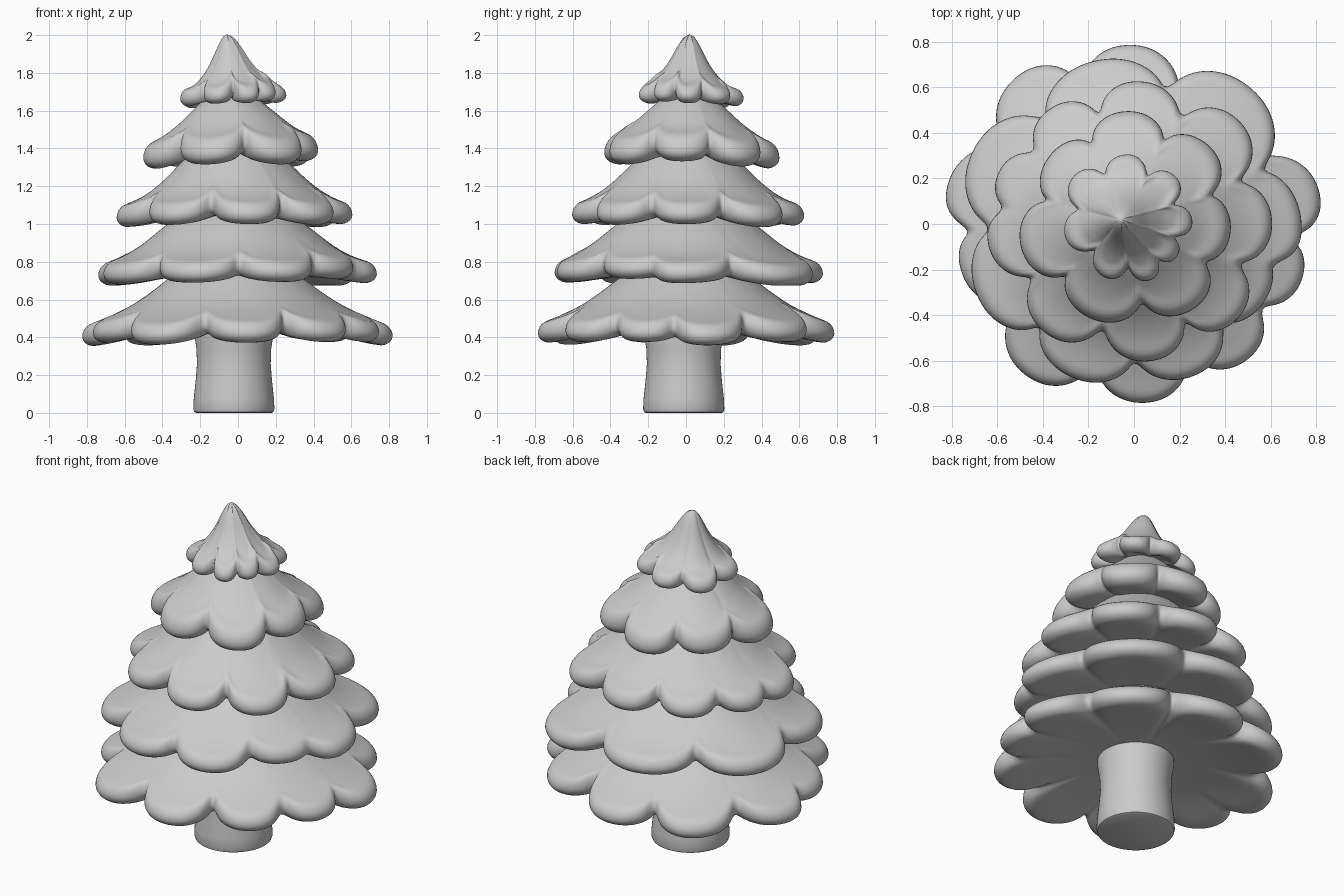
import bpy, bmesh, math
from mathutils import Vector

cube = bpy.data.objects.get("Cube")
if cube:
    bpy.data.objects.remove(cube, do_unlink=True)

grey = bpy.data.materials.new("plain grey")
grey.use_nodes = True
COLOUR = (0.6, 0.6, 0.6, 1)
grey.diffuse_color = COLOUR
grey.node_tree.nodes["Principled BSDF"].inputs["Base Color"].default_value = COLOUR


def interp(points, r):
    """Height of a bough's upper slope at radius r."""
    for (r0, z0), (r1, z1) in zip(points, points[1:]):
        if r <= r1:
            return z0 + (z1 - z0) * (r - r0) / (r1 - r0)
    return points[-1][1]


def rim_radius(angle, lobes, depth):
    """Scalloped outline: each lobe swells between the notches beside it."""
    n = len(lobes)
    i = min(range(n), key=lambda k: abs((angle - lobes[k][0] + 180) % 360 - 180))
    off = (angle - lobes[i][0] + 180) % 360 - 180
    j = (i + 1) % n if off >= 0 else i - 1
    gap = abs((lobes[j][0] - lobes[i][0] + 180) % 360 - 180)
    notch = (lobes[i][1] + lobes[j][1]) / 2 - depth * gap
    d = min(1, abs(off) / (gap / 2))
    return notch + (lobes[i][1] - notch) * (1 - d ** 2.2) ** 0.7


def loft(name, rings, top, bottom):
    """Skin closed rings from top to bottom and cap both ends."""
    bm = bmesh.new()
    loops = [[bm.verts.new(p) for p in ring] for ring in rings]
    n = len(loops[0])
    for a, b in zip(loops, loops[1:]):
        for k in range(n):
            bm.faces.new((a[k], b[k], b[(k + 1) % n], a[(k + 1) % n]))
    for loop, tip in ((loops[0], top), (loops[-1], bottom)):
        v = bm.verts.new(tip)
        for k in range(n):
            bm.faces.new((loop[k], loop[(k + 1) % n], v))
    bmesh.ops.recalc_face_normals(bm, faces=bm.faces)
    mesh = bpy.data.meshes.new(name)
    bm.to_mesh(mesh)
    bm.free()
    mesh.materials.append(grey)
    mesh.polygons.foreach_set("use_smooth", [True] * len(mesh.polygons))
    obj = bpy.data.objects.new(name, mesh)
    bpy.context.collection.objects.link(obj)
    return obj


def bough(name, lobes, depth, slope, under, thick, centre, steps=144):
    """One drooping tier of foliage with a rounded, lobed rim."""
    c = Vector((centre[0], centre[1], 0))
    lip = thick * 0.75
    rings = [[] for _ in range(17)]
    for k in range(steps):
        angle = 360 * k / steps
        R = rim_radius(angle, lobes, depth)
        ray = Vector((math.cos(math.radians(angle)), math.sin(math.radians(angle)), 0))
        inner = R - lip
        section = [(inner * s / 9, interp(slope, inner * s / 9)) for s in range(1, 10)]
        # rounded lip from the upper slope over to the underside
        zr = interp(slope, R)
        z0 = section[-1][1]
        for a in (30, 60, 90, 125, 155, 180):
            t = math.radians(a)
            start = z0 if a < 90 else zr
            z = (zr - thick / 2) + (start - zr + thick / 2) * math.cos(t)
            section.append((inner + lip * math.sin(t), z))
        low = section[-1][1]
        section.append((inner * 0.75, low * 0.45 + under * 0.55))
        section.append((inner * 0.45, under))
        for ring, (r, z) in zip(rings, section):
            ring.append(ray * r + c * (1 - r / R) + Vector((0, 0, z)))
    obj = loft(name, rings, c + Vector((0, 0, slope[0][1])), c + Vector((0, 0, under)))
    sub = obj.modifiers.new("soften", "SUBSURF")
    sub.levels = sub.render_levels = 1


# foliage tiers: lobe angle and reach, notch depth, upper slope
bough("bottom_boughs",
      [(8, .83), (48, .78), (92, .79), (128, .83), (170, .84), (194, .79),
       (235, .82), (274, .79), (311, .78), (342, .78)], .0045,
      [(0, .8), (.3, .76), (.42, .66), (.55, .57), (.7, .5), (.84, .45)],
      .45, .1, (-.02, 0))
bough("lower_boughs",
      [(-3, .74), (49, .79), (104, .74), (157, .78), (206, .76), (249, .73),
       (292, .72), (331, .67)], .0032,
      [(0, 1.1), (.25, 1.08), (.38, .99), (.5, .89), (.6, .83), (.78, .77)],
      .74, .1, (-.02, 0))
bough("middle_boughs",
      [(0, .61), (44, .65), (88, .63), (127, .63), (161, .64), (186, .65),
       (230, .62), (277, .61), (318, .62)], .0033,
      [(0, 1.45), (.2, 1.41), (.28, 1.33), (.4, 1.21), (.5, 1.14), (.65, 1.08)],
      1.05, .1, (-.03, .01))
bough("upper_boughs",
      [(-4, .43), (45, .48), (95, .5), (140, .48), (190, .51), (245, .46),
       (307, .46)], .002,
      [(0, 1.72), (.1, 1.7), (.2, 1.61), (.3, 1.52), (.4, 1.455), (.5, 1.4)],
      1.38, .11, (-.05, .02))
bough("treetop",
      [(2, .26), (50, .28), (98, .31), (143, .34), (188, .31), (240, .27),
       (286, .26), (322, .24)], .0018,
      [(0, 2.005), (.03, 1.99), (.06, 1.94), (.1, 1.86), (.15, 1.79), (.21, 1.735),
       (.34, 1.69)], 1.69, .08, (-.06, .02))

# trunk: gently waisted, with a small rounded foot
profile = [(.21, .5), (.21, .42), (.198, .34), (.195, .26), (.202, .17), (.212, .08),
           (.215, .02), (.21, .005), (.2, 0)]
trunk_rings = [[(-.022 + r * math.cos(math.tau * k / 64),
                 -.012 + r * math.sin(math.tau * k / 64), z) for k in range(64)]
               for r, z in profile]
trunk = loft("trunk", trunk_rings, (-.022, -.012, .5), (-.022, -.012, 0))
bpy.context.view_layer.objects.active = trunk
trunk.select_set(True)
bpy.ops.object.shade_smooth_by_angle(angle=math.radians(40))
